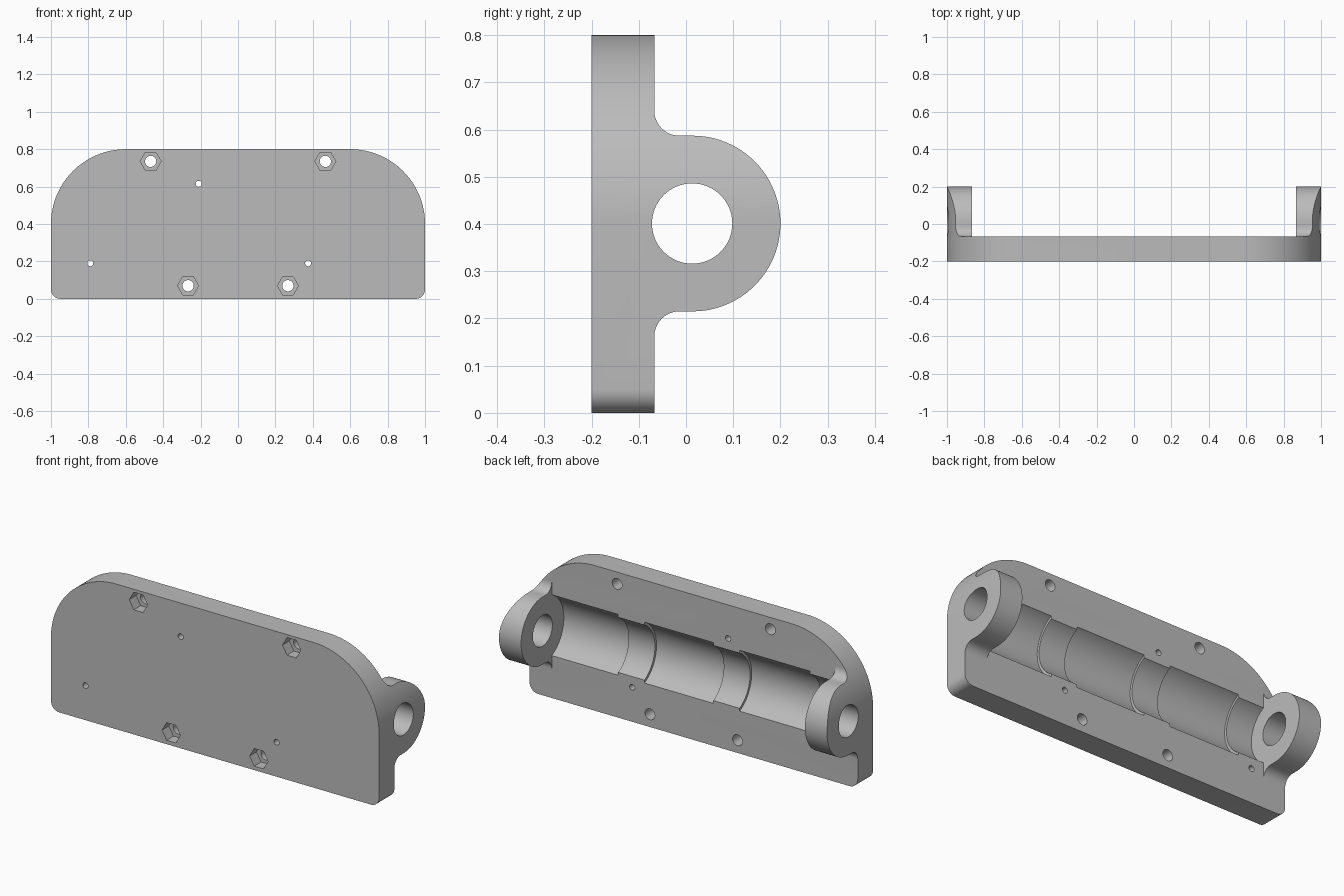
import bpy, bmesh
from math import cos, sin, pi, radians
from mathutils import Vector

if "Cube" in bpy.data.objects:
    bpy.data.objects.remove(bpy.data.objects["Cube"])

grey = bpy.data.materials.new("matte grey")
grey.use_nodes = True
colour = (0.5, 0.5, 0.5, 1)
grey.diffuse_color = colour
grey.node_tree.nodes["Principled BSDF"].inputs["Base Color"].default_value = colour

BACK = -0.067                  # back face of the plate
AXIS_Y, AXIS_Z = 0.014, 0.401  # shared axis of groove and ear holes
EAR_R = 0.186
EAR_X = 0.865                  # inner face of the ears


def arc(cx, cy, r, start, end, steps=24):
    angles = [radians(start + (end - start) * i / steps) for i in range(steps + 1)]
    return [(cx + r * cos(a), cy + r * sin(a)) for a in angles]


def prism(name, points, axis, low, high):
    """Extrude a 2D outline: (y, z) points along x, or (x, z) points along y."""
    bm = bmesh.new()
    place = (lambda p: (low, *p)) if axis == "x" else (lambda p: (p[0], low, p[1]))
    face = bm.faces.new([bm.verts.new(place(p)) for p in points])
    step = Vector((high - low, 0, 0)) if axis == "x" else Vector((0, high - low, 0))
    moved = bmesh.ops.extrude_face_region(bm, geom=[face])["geom"]
    bmesh.ops.translate(bm, vec=step, verts=[v for v in moved if isinstance(v, bmesh.types.BMVert)])
    return finish(name, bm)


def finish(name, bm):
    bmesh.ops.recalc_face_normals(bm, faces=bm.faces)
    mesh = bpy.data.meshes.new(name)
    bm.to_mesh(mesh)
    bm.free()
    mesh.materials.append(grey)
    obj = bpy.data.objects.new(name, mesh)
    bpy.context.collection.objects.link(obj)
    return obj


def combine(body, tool, operation="DIFFERENCE"):
    tool.hide_render = True
    mod = body.modifiers.new(operation.lower(), "BOOLEAN")
    mod.operation, mod.solver, mod.object = operation, "EXACT", tool
    bpy.context.view_layer.objects.active = body
    bpy.ops.object.modifier_apply(modifier=mod.name)
    bpy.data.objects.remove(tool)


def circle(cx, cy, r, sides):
    return arc(cx, cy, r, 0, 360, sides)[:-1]


# Side profile: plate with a rounded lug blended in by fillets
FILLET = 0.053
top, bottom = AXIS_Z + EAR_R, AXIS_Z - EAR_R
profile = [(-0.2, -0.1), (BACK, -0.1)]
profile += arc(BACK + FILLET, bottom - FILLET, FILLET, 180, 90, 12)
profile += arc(AXIS_Y, AXIS_Z, EAR_R, -90, 90, 48)
profile += arc(BACK + FILLET, top + FILLET, FILLET, 270, 180, 12)
profile += [(BACK, 0.9), (-0.2, 0.9)]
bracket = prism("bracket_plate", profile, "x", -1.1, 1.1)

# Remove the lug between the two ears
gap = [(BACK, -0.2), (0.4, -0.2), (0.4, 1), (BACK, 1)]
combine(bracket, prism("ear_gap", gap, "x", -EAR_X, EAR_X))

# Trim everything to the rounded front outline
outline = (arc(-0.95, 0.05, 0.05, 180, 270, 10) + arc(0.95, 0.05, 0.05, 270, 360, 10)
           + arc(0.6, 0.4, 0.4, 0, 90, 32) + arc(-0.6, 0.4, 0.4, 90, 180, 32))
combine(bracket, prism("front_outline", outline, "y", -0.3, 0.4), "INTERSECT")

# Stepped groove: a turned shape, wide bays with slimmer ribs between
WIDE, SLIM = 0.186, 0.172
stations = [(-EAR_X, SLIM), (-0.71, WIDE), (-0.28, SLIM), (-0.12, WIDE), (0.3, SLIM), (0.46, WIDE)]
ends = [x for x, r in stations[1:]] + [EAR_X]
bm = bmesh.new()
rings = []
for (x, r), end in zip(stations, ends):
    for position in (x, end):
        rings.append([bm.verts.new((position, y, z)) for y, z in circle(AXIS_Y, AXIS_Z, r, 96)])
for a, b in zip(rings, rings[1:]):
    for i in range(len(a)):
        bm.faces.new((a[i - 1], a[i], b[i], b[i - 1]))
bm.faces.new(rings[0])
bm.faces.new(rings[-1])
combine(bracket, finish("groove", bm))

# Pin holes through the ears
for side in (-1, 1):
    low, high = sorted((side * 0.8, side * 1.1))
    combine(bracket, prism("pin_hole", circle(AXIS_Y - 0.001, AXIS_Z, 0.085, 64), "x", low, high))

# Screw holes with hexagonal nut pockets in the front
for x, z in ((0.467, 0.735), (0.267, 0.07)):
    for side in (-1, 1):
        combine(bracket, prism("screw_hole", circle(side * x, z, 0.03, 32), "y", -0.3, 0))
        combine(bracket, prism("nut_pocket", circle(side * x, z, 0.056, 6), "y", -0.3, -0.14))

# Small pilot holes
for x, z in ((-0.21, 0.615), (-0.79, 0.19), (0.375, 0.19)):
    combine(bracket, prism("pilot_hole", circle(x, z, 0.016, 20), "y", -0.3, 0))

# Smooth the curves, keep the edges sharp
bpy.ops.object.select_all(action="DESELECT")
bracket.select_set(True)
bpy.context.view_layer.objects.active = bracket
bpy.ops.object.shade_smooth_by_angle(angle=radians(30))
